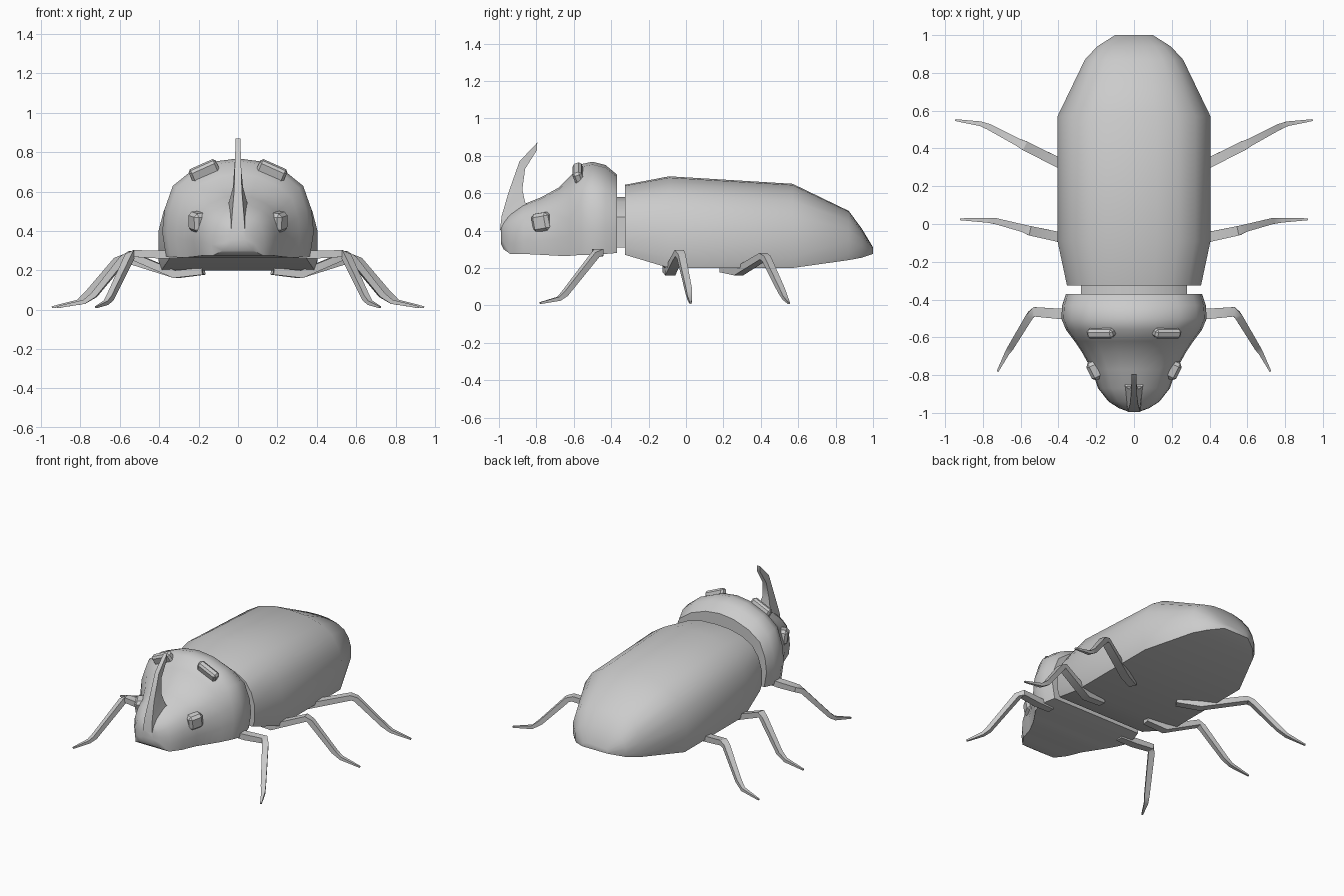
import bpy, bmesh, math
from mathutils import Vector

if "Cube" in bpy.data.objects:
    bpy.data.objects.remove(bpy.data.objects["Cube"])

grey = bpy.data.materials.new("plain grey")
grey.diffuse_color = (0.6, 0.6, 0.6, 1)
grey.use_nodes = True
grey.node_tree.nodes["Principled BSDF"].inputs["Base Color"].default_value = grey.diffuse_color


def finish(name, bm, angle=40):
    bmesh.ops.recalc_face_normals(bm, faces=bm.faces[:])
    me = bpy.data.meshes.new(name)
    bm.to_mesh(me)
    bm.free()
    ob = bpy.data.objects.new(name, me)
    bpy.context.collection.objects.link(ob)
    me.materials.append(grey)
    bpy.context.view_layer.objects.active = ob
    ob.select_set(True)
    bpy.ops.object.shade_smooth_by_angle(angle=math.radians(angle))
    ob.select_set(False)
    return ob


def loft(name, rings, angle=40):
    """Skin a list of closed rings and cap both ends."""
    bm = bmesh.new()
    vs = [[bm.verts.new(p) for p in r] for r in rings]
    n = len(vs[0])
    for a, b in zip(vs, vs[1:]):
        for i in range(n):
            j = (i + 1) % n
            bm.faces.new((a[i], a[j], b[j], b[i]))
    bm.faces.new(vs[0])
    bm.faces.new(vs[-1])
    return finish(name, bm, angle)


def shell(name, stations, half):
    """Stations are (y, half width, bottom, top); half is a right-hand unit profile."""
    full = half + [(-x, z) for x, z in reversed(half) if x > 0]
    return loft(name, [[(x * w, y, lo + z * (hi - lo)) for x, z in full]
                       for y, w, lo, hi in stations])


def limb(name, path, sizes):
    """Square tube of varying width and height along a path."""
    pts = [Vector(p) for p in path]
    rings = []
    for i, p in enumerate(pts):
        d = (pts[min(i + 1, len(pts) - 1)] - pts[max(i - 1, 0)]).normalized()
        side = d.cross(Vector((0, 0, 1))).normalized()
        up = side.cross(d)
        w, h = sizes[i]
        rings.append([p + side * w * a + up * h * b
                      for a, b in ((-.5, -.5), (.5, -.5), (.5, .5), (-.5, .5))])
    return loft(name, rings, 30)


# abdomen with wing cases
shell("abdomen", [(-.325, .355, .27, .645), (-.09, .405, .20, .69), (.57, .405, .20, .65),
                  (.87, .26, .242, .505), (.94, .195, .255, .41), (1.0, .10, .275, .31)],
      [(.96, 0), (1, .12), (1, .40), (.93, .62), (.80, .80), (.58, .92), (.30, .985), (0, 1)])

# neck
shell("neck", [(-.40, .28, .31, .58), (-.30, .28, .31, .58)],
      [(1, 0), (1, .6), (.7, .9), (0, 1)])

# head and collar, narrowing to the snout
shell("head", [(-.37, .36, .28, .70), (-.43, .38, .275, .75), (-.50, .385, .27, .768),
               (-.56, .36, .27, .755), (-.62, .315, .265, .69), (-.68, .275, .265, .63),
               (-.77, .225, .27, .58), (-.87, .19, .275, .54), (-.94, .135, .275, .49),
               (-.975, .08, .30, .45), (-.99, .04, .33, .43)],
      [(.95, 0), (1, .25), (.97, .48), (.86, .72), (.62, .87), (.30, .97), (0, 1)])

# horn: (front y, z), (back y, z), half width
loft("horn", [[(-w, f, fz), (w, f, fz), (w * k, b, bz), (-w * k, b, bz)]
              for f, fz, b, bz, w, k in ((-.995, .40, -.80, .50, .035, 1.8),
                                         (-.985, .48, -.86, .55, .03, 1.5),
                                         (-.95, .60, -.875, .62, .02, 1.3),
                                         (-.89, .77, -.86, .73, .015, 1),
                                         (-.795, .87, -.797, .83, .012, 1))], 30)


def block(name, centre, size, axis_angle):
    """Bevelled block turned about the given axis."""
    bm = bmesh.new()
    bmesh.ops.create_cube(bm, size=1)
    bmesh.ops.scale(bm, vec=size, verts=bm.verts)
    bmesh.ops.bevel(bm, geom=bm.edges[:], offset=min(size) * .25, segments=1, affect='EDGES')
    ob = finish(name, bm, 30)
    ob.location = centre
    ob.rotation_euler = axis_angle


for s, side in ((1, "right"), (-1, "left")):
    # brow bumps and eyes
    block(side + "_brow", (.172 * s, -.575, .705), (.15, .05, .07), (.35, .42 * s, 0))
    block(side + "_eye", (.205 * s, -.77, .445), (.07, .10, .10), (.15, .1 * s, -.45 * s))
    # legs
    legs = {
        "front_leg": [(.28, -.48, .28), (.40, -.475, .28), (.53, -.465, .285), (.55, -.485, .27),
                      (.65, -.65, .06), (.67, -.68, .035), (.722, -.78, .012)],
        "middle_leg": [(.18, -.10, .195), (.32, -.085, .18), (.555, -.035, .28), (.58, -.025, .26),
                       (.73, .015, .075), (.78, .02, .04), (.92, .025, .012)],
        "hind_leg": [(.18, .20, .195), (.31, .28, .18), (.58, .415, .262), (.61, .43, .25),
                     (.76, .51, .08), (.81, .53, .04), (.945, .55, .012)]}
    sizes = [(.05, .035), (.055, .04), (.05, .035), (.04, .035),
             (.032, .03), (.025, .022), (.01, .01)]
    for leg, path in legs.items():
        limb(side + "_" + leg, [(x * s, y, z) for x, y, z in path], sizes)
